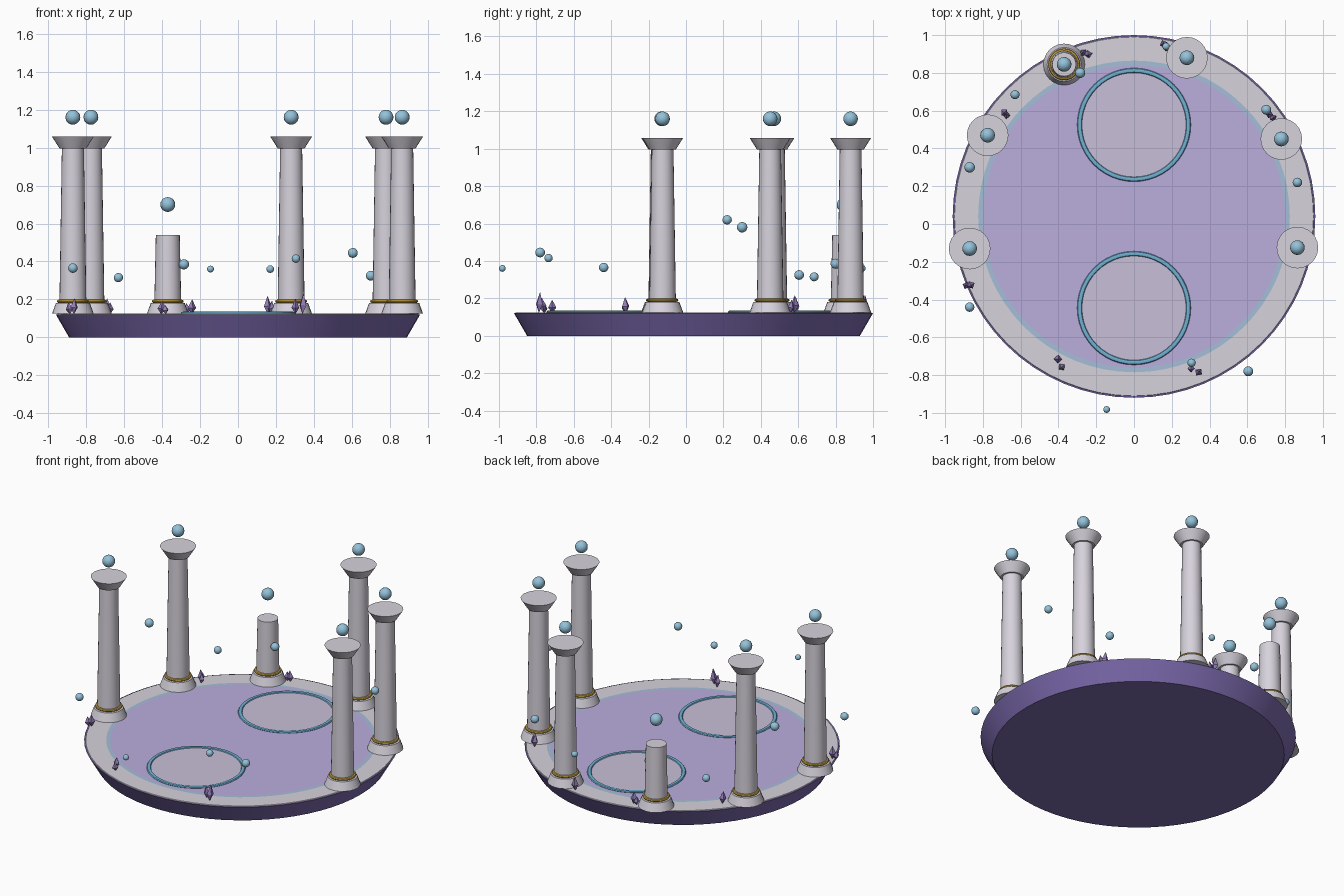
import bpy, bmesh, math
from mathutils import Matrix, Vector

if "Cube" in bpy.data.objects:
    bpy.data.objects.remove(bpy.data.objects["Cube"])


def material(name, rgb):
    m = bpy.data.materials.new(name)
    lin = [((c / 255 + 0.055) / 1.055) ** 2.4 for c in rgb]
    m.diffuse_color = (*lin, 1)
    m.use_nodes = True
    m.node_tree.nodes["Principled BSDF"].inputs["Base Color"].default_value = m.diffuse_color
    return m


STONE = material("pale stone", (215, 210, 220))
BASE = material("deep violet", (124, 106, 174))
FLOOR = material("lavender floor", (187, 173, 220))
RIM = material("pale blue inlay", (165, 190, 217))
RING = material("blue ring", (112, 178, 212))
DISC = material("grey lavender", (201, 192, 217))
ORB = material("sky blue orb", (148, 194, 218))
GOLD = material("gold", (205, 168, 70))
CRYSTAL = material("violet crystal", (150, 126, 188))


def finish(name, bm, mats, loc, smooth=True):
    bmesh.ops.recalc_face_normals(bm, faces=bm.faces)
    me = bpy.data.meshes.new(name)
    bm.to_mesh(me)
    bm.free()
    for m in mats:
        me.materials.append(m)
    ob = bpy.data.objects.new(name, me)
    ob.location = loc
    bpy.context.collection.objects.link(ob)
    if smooth:
        bpy.ops.object.select_all(action='DESELECT')
        ob.select_set(True)
        bpy.context.view_layer.objects.active = ob
        bpy.ops.object.shade_smooth_by_angle(angle=math.radians(35))
    return ob


def lathe(name, profile, mats, loc, n=32, bands=None, closed=False):
    """Revolve (radius, z) points; bands gives a material index per segment."""
    bm = bmesh.new()
    rings = []
    for r, z in profile:
        if r == 0:
            rings.append([bm.verts.new((0, 0, z))] * n)
        else:
            rings.append([bm.verts.new((r * math.cos(2 * math.pi * i / n),
                                        r * math.sin(2 * math.pi * i / n), z)) for i in range(n)])
    if closed:
        rings.append(rings[0])
    for k, (a, b) in enumerate(zip(rings, rings[1:])):
        for i in range(n):
            j = (i + 1) % n
            f = bm.faces.new(list(dict.fromkeys((a[i], a[j], b[j], b[i]))))
            f.material_index = bands[k] if bands else 0
    return finish(name, bm, mats, loc)


def torus(name, major, minor_r, minor_z, mat, loc, n=32, m=8):
    prof = [(major + minor_r * math.cos(2 * math.pi * i / m),
             minor_z * math.sin(2 * math.pi * i / m)) for i in range(m)]
    return lathe(name, prof, [mat], loc, n, closed=True)


def orb(name, r, loc):
    bm = bmesh.new()
    bmesh.ops.create_uvsphere(bm, u_segments=16, v_segments=10, radius=r)
    return finish(name, bm, [ORB], loc)


# Round platform with stone walkway, blue inlay and lavender floor
CY, TOP = 0.04, 0.125
lathe("platform", [(0, 0), (0.89, 0), (0.96, TOP - 0.004), (0.952, TOP - 0.004), (0.95, TOP),
                   (0.825, TOP), (0.80, TOP), (0, TOP)],
      [BASE, STONE, RIM, FLOOR], (0, CY, 0), 64, [0, 0, 0, 1, 1, 2, 3])

# Two inlaid circles with raised blue rings
for label, y in (("back", 0.525), ("front", -0.445)):
    lathe(label + "_circle", [(0.285, TOP), (0.285, TOP + 0.003), (0, TOP + 0.003)],
          [DISC], (0, y, 0), 48)
    torus(label + "_circle_ring", 0.288, 0.013, 0.009, RING, (0, y, TOP + 0.002), 48)

# Columns around the rim, one of them broken
columns = [(0.865, -0.125), (0.78, 0.45), (0.28, 0.88), (-0.37, 0.845), (-0.775, 0.47), (-0.87, -0.13)]
for i, (x, y) in enumerate(columns):
    broken = i == 3
    top = 0.54 if broken else 1.0
    top_r = 0.063 if broken else 0.058
    at = (x, y, 0)
    lathe("column_foot", [(0, TOP), (0.11, TOP), (0.09, 0.18), (0, 0.18)], [STONE], at, 24)
    torus("column_band", 0.073, 0.011, 0.009, GOLD, (x, y, 0.19), 24)
    lathe("column_shaft", [(0, 0.175), (0.071, 0.175), (top_r, top), (0, top)], [STONE], at, 24)
    if not broken:
        lathe("column_capital", [(0, 0.995), (0.07, 0.995), (0.11, 1.058), (0, 1.058)], [STONE], at, 24)
    orb("column_orb", 0.039, (x, y, 0.70 if broken else 1.16))

# Small floating orbs: x, y, z, radius
floating = [(-0.145, -0.982, 0.36, 0.018), (0.605, -0.78, 0.445, 0.026), (0.305, -0.735, 0.415, 0.022),
            (-0.87, -0.44, 0.365, 0.025), (0.865, 0.22, 0.62, 0.025), (-0.87, 0.30, 0.58, 0.028),
            (0.70, 0.605, 0.325, 0.026), (-0.63, 0.685, 0.315, 0.024), (-0.285, 0.80, 0.385, 0.027),
            (0.17, 0.94, 0.36, 0.02)]
for x, y, z, r in floating:
    orb("floating_orb", r, (x, y, z))


def crystal(x, y, height, r, spin, lean):
    bm = bmesh.new()
    ring = [bm.verts.new((r * math.cos(spin + k * math.pi / 2),
                          r * math.sin(spin + k * math.pi / 2), height * 0.42)) for k in range(4)]
    for tip in (bm.verts.new((0, 0, 0)), bm.verts.new((0, 0, height))):
        for k in range(4):
            bm.faces.new((ring[k], ring[(k + 1) % 4], tip))
    tilt = Matrix.Rotation(lean, 4, Vector((math.cos(spin), math.sin(spin), 0)))
    bmesh.ops.transform(bm, matrix=tilt, verts=bm.verts)
    finish("crystal", bm, [CRYSTAL], (x, y, TOP - 0.003), smooth=False)


# Crystal pairs: tall x, y, short x, y, tall height
pairs = [(-0.865, -0.32, -0.885, -0.327, 0.085), (-0.405, -0.715, -0.38, -0.755, 0.07),
         (0.34, -0.787, 0.302, -0.76, 0.112), (0.158, 0.95, 0.17, 0.935, 0.098),
         (0.72, 0.58, 0.732, 0.56, 0.095), (-0.685, 0.592, -0.675, 0.572, 0.085),
         (-0.243, 0.902, -0.265, 0.905, 0.08)]
for i, (x1, y1, x2, y2, h) in enumerate(pairs):
    crystal(x1, y1, h, 0.022, 0.5 + i, 0.08)
    crystal(x2, y2, h * 0.75, 0.02, 1.2 + i, -0.15)
